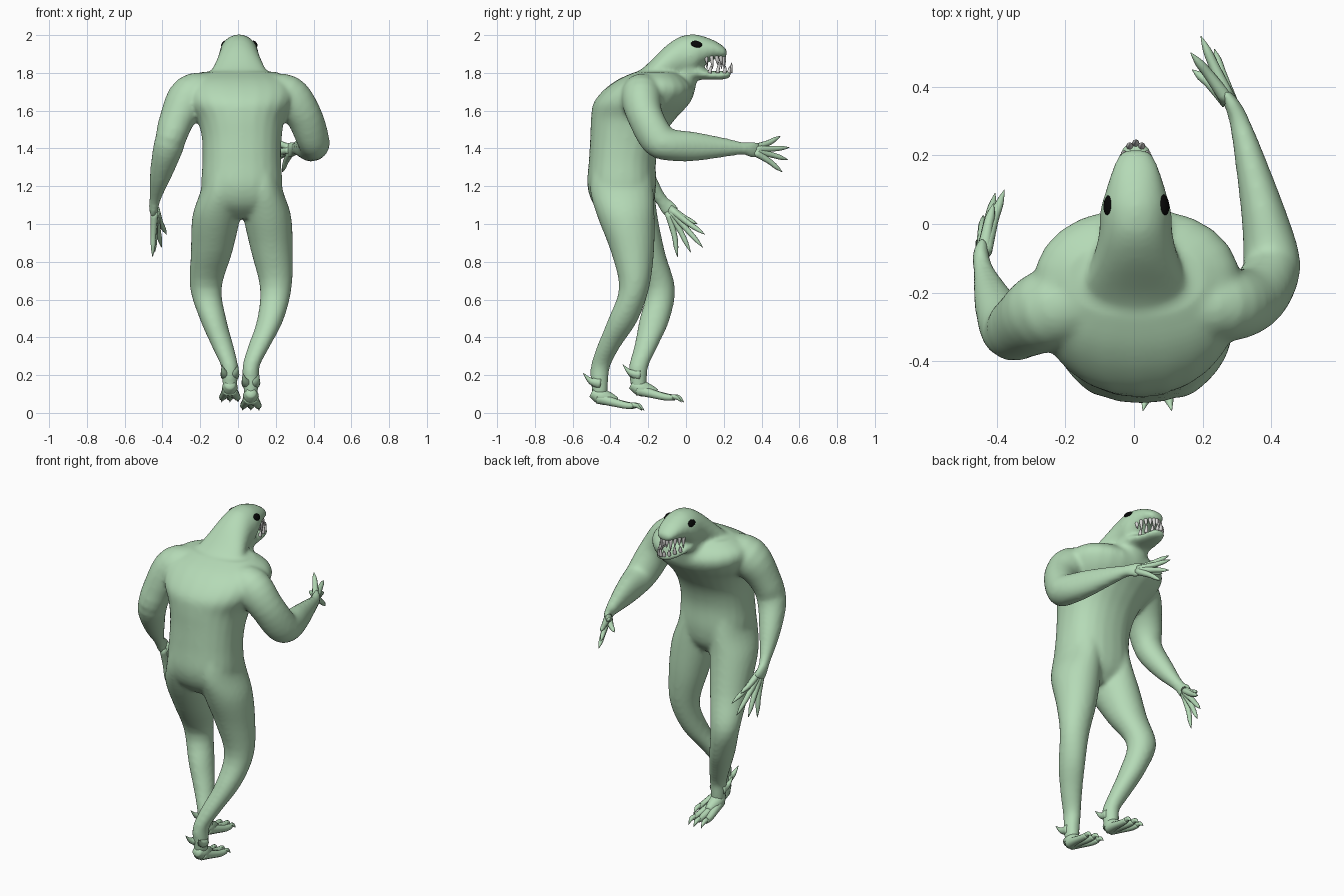
import bpy, bmesh, math
from mathutils import Vector, Matrix

def material(name, rgb):
    m = bpy.data.materials.new(name)
    m.diffuse_color = (*rgb, 1)
    return m

SKIN = material("pale green skin", (0.46, 0.70, 0.47))
BLACK = material("black eye", (0.002, 0.002, 0.002))
TOOTH = material("grey white teeth", (0.68, 0.68, 0.66))

def spline(rings, steps):
    """Catmull-Rom through tuples of any length."""
    p = [rings[0]] + list(rings) + [rings[-1]]
    out = []
    for i in range(1, len(p) - 2):
        for s in range(steps):
            t = s / steps
            out.append([0.5 * (2*b + (c-a)*t + (2*a-5*b+4*c-d)*t*t + (3*b-a-3*c+d)*t**3)
                        for a, b, c, d in zip(p[i-1], p[i], p[i+1], p[i+2])])
    return out + [list(rings[-1])]

def loft(bm, rings, axis=None, sides=24, steps=4, power=1.0):
    """Elliptic rings (x, y, z, ra, rb); axis 'z'/'y' fixes their plane, else follow the path."""
    rings = spline(rings, steps)
    pts = [Vector(r[:3]) for r in rings]
    bend = lambda c: math.copysign(abs(c) ** power, c)
    loops = []
    for i, r in enumerate(rings):
        if axis == 'z':
            u, v = Vector((1, 0, 0)), Vector((0, 1, 0))
        elif axis == 'y':
            u, v = Vector((1, 0, 0)), Vector((0, 0, 1))
        else:
            t = (pts[min(i+1, len(pts)-1)] - pts[max(i-1, 0)]).normalized()
            u = t.cross(Vector((0, 0, 1))).normalized()
            v = u.cross(t)
        ra, rb = max(r[3], 0.001), max(r[4], 0.001)
        loops.append([bm.verts.new(pts[i] + u*ra*bend(math.cos(a)) + v*rb*bend(math.sin(a)))
                      for a in (2*math.pi*k/sides for k in range(sides))])
    faces = [bm.faces.new(loops[0]), bm.faces.new(loops[-1][::-1])]
    for A, B in zip(loops, loops[1:]):
        faces += [bm.faces.new((A[k], B[k], B[(k+1) % sides], A[(k+1) % sides])) for k in range(sides)]
    bmesh.ops.recalc_face_normals(bm, faces=faces)

def finish(bm, name, mat):
    me = bpy.data.meshes.new(name)
    bm.to_mesh(me)
    bm.free()
    me.materials.append(mat)
    for p in me.polygons:
        p.use_smooth = True
    ob = bpy.data.objects.new(name, me)
    bpy.context.collection.objects.link(ob)
    return ob

def tapered(bm, pts, radii, sides=10):
    loft(bm, [(*p, r, r) for p, r in zip(pts, radii)], None, sides, 3)

# ---- body: torso, head, jaw, limbs fused into one skin
bm = bmesh.new()
# torso
loft(bm, [(.02, -.32, 1.03, .10, .09), (.02, -.332, 1.10, .20, .155), (.02, -.34, 1.20, .215, .182),
          (.02, -.336, 1.34, .208, .178), (.02, -.315, 1.46, .212, .192), (.015, -.278, 1.56, .235, .225),
          (.012, -.235, 1.64, .285, .255), (.01, -.195, 1.71, .305, .24),
          (.005, -.175, 1.765, .28, .185), (.005, -.16, 1.805, .20, .11)], 'z', power=.88)
# skull and neck
loft(bm, [(.005, -.30, 1.70, .16, .08), (.005, -.22, 1.74, .175, .093), (.005, -.11, 1.82, .13, .12),
          (.005, -.03, 1.875, .108, .118), (.005, .04, 1.895, .104, .109), (.005, .09, 1.915, .09, .08),
          (.005, .15, 1.922, .072, .05), (.005, .195, 1.91, .054, .034), (.005, .217, 1.905, .032, .018)], 'y')
# lower jaw
loft(bm, [(.005, -.02, 1.80, .09, .06), (.005, .06, 1.80, .085, .038), (.005, .13, 1.787, .07, .024),
          (.005, .20, 1.788, .052, .023), (.005, .238, 1.795, .032, .018)], 'y')
# throat
loft(bm, [(.005, -.10, 1.60, .12, .07), (.005, -.045, 1.70, .12, .09), (.005, -.02, 1.82, .09, .08)], 'z')
# right leg (set back) and left leg (set forward)
loft(bm, [(.12, -.34, 1.32, .09, .15), (.13, -.34, 1.18, .107, .168), (.155, -.318, 1.04, .127, .152),
          (.18, -.283, .85, .11, .114), (.20, -.275, .66, .084, .08), (.17, -.335, .49, .07, .08),
          (.11, -.41, .35, .058, .062), (.07, -.452, .25, .046, .052), (.068, -.458, .17, .043, .047),
          (.068, -.455, .09, .036, .04)], 'z')
loft(bm, [(-.08, -.34, 1.32, .09, .15), (-.09, -.335, 1.18, .107, .168), (-.115, -.302, 1.04, .127, .152),
          (-.14, -.225, .85, .11, .114), (-.17, -.138, .66, .084, .08), (-.13, -.168, .49, .07, .08),
          (-.08, -.213, .35, .058, .062), (-.045, -.25, .25, .046, .052), (-.043, -.253, .19, .043, .047),
          (-.043, -.25, .12, .036, .04)], 'z')
# right arm (bent forward) and left arm (hanging)
loft(bm, [(.15, -.22, 1.69, .11, .10), (.26, -.235, 1.675, .11, .115), (.345, -.22, 1.58, .095, .098),
          (.395, -.155, 1.455, .085, .095), (.40, -.09, 1.42, .082, .085), (.375, .04, 1.41, .064, .078),
          (.335, .20, 1.405, .043, .052), (.307, .30, 1.40, .030, .034), (.288, .345, 1.395, .024, .044),
          (.265, .385, 1.39, .016, .044)])
loft(bm, [(-.14, -.22, 1.70, .11, .10), (-.25, -.25, 1.675, .12, .115), (-.325, -.295, 1.55, .098, .09),
          (-.365, -.31, 1.42, .083, .08), (-.407, -.23, 1.27, .06, .06), (-.438, -.14, 1.14, .032, .034),
          (-.447, -.095, 1.085, .025, .044), (-.443, -.065, 1.05, .017, .042)])
body = finish(bm, "body", SKIN)
rm = body.modifiers.new("fuse", 'REMESH')
rm.mode = 'VOXEL'
rm.voxel_size = 0.011
rm.use_smooth_shade = True
sm = body.modifiers.new("soften", 'SMOOTH')
sm.factor = 0.5
sm.iterations = 12

# ---- fingers: base inside the palm, knuckle, claw tip
def hand(name, wrist, palm_end, tips):
    bm = bmesh.new()
    w, e = Vector(wrist), Vector(palm_end)
    for tip in tips:
        tip = Vector(tip)
        base = e.lerp(w, .4) + (tip - e) * .10
        mid = base.lerp(tip, .45) + (e - w) * .15
        tapered(bm, [base, mid, mid.lerp(tip, .55), tip], [.021, .015, .012, .001])
    finish(bm, name, SKIN)

hand("right_fingers", (.307, .30, 1.40), (.268, .38, 1.39),
     [(.165, .50, 1.465), (.195, .548, 1.405), (.20, .54, 1.34), (.235, .51, 1.275), (.17, .45, 1.37)])
hand("left_fingers", (-.438, -.14, 1.14), (-.444, -.07, 1.055),
     [(-.378, .10, .945), (-.405, .09, .875), (-.44, .025, .85), (-.452, -.045, .825), (-.41, .06, 1.0)])

# ---- feet: three clawed toes and two heel spurs each
def foot(name, x, y, z):
    bm = bmesh.new()
    # heel pad under the ankle
    tapered(bm, [(x, y - .045, z + .035), (x, y, z + .015), (x, y + .05, z), (x, y + .09, z - .012)],
            [.025, .042, .034, .02], 16)
    for s in (-1, 0, 1):
        reach = .012 * (1 - abs(s))
        tapered(bm, [(x + s*.008, y - .01, z + .005), (x + s*.024, y + .06, z - .015),
                     (x + s*.038, y + .135 + reach, z - .034), (x + s*.04, y + .175 + reach, z - .036)],
                [.032, .024, .019, .016])
        # curved claw
        tapered(bm, [(x + s*.04, y + .165 + reach, z - .034), (x + s*.042, y + .195 + reach, z - .036),
                     (x + s*.043, y + .222 + reach, z - .062)], [.015, .012, .001])
    for s in (-1, 1):
        tapered(bm, [(x + s*.018, y - .005, z + .085), (x + s*.032, y - .05, z + .095),
                     (x + s*.042, y - .09, z + .138)], [.034, .017, .001])
    finish(bm, name, SKIN)

foot("right_foot", .068, -.455, .074)
foot("left_foot", -.043, -.245, .118)

# ---- eyes
for side, name in ((-1, "left_eye"), (1, "right_eye")):
    bm = bmesh.new()
    bmesh.ops.create_uvsphere(bm, u_segments=20, v_segments=12, radius=1)
    bm.transform(Matrix.Translation((.007 + side*.081, .056, 1.952))
                 @ Matrix.Rotation(side * math.radians(12), 4, 'Z')
                 @ Matrix.Rotation(side * math.radians(-32), 4, 'Y')
                 @ Matrix.Rotation(math.radians(-12), 4, 'X')
                 @ Matrix.Diagonal((.012, .031, .020, 1)))
    finish(bm, name, BLACK)

# ---- teeth along a horseshoe on each jaw
def teeth(name, y0, length, half, z, drop, count):
    bm = bmesh.new()
    for i in range(count):
        a = math.pi * i / (count - 1)
        x = .005 + half * math.cos(a) * (1.25 - .25 * math.sin(a))
        y = y0 + length * math.sin(a)
        d = drop * (1.25 if i % 3 == 1 else .85)
        tapered(bm, [(x, y, z), (x*1.03, y + .004, z + d*.5), (x*1.03, y + .007, z + d)],
                [.011, .008, .001], 8)
    finish(bm, name, TOOTH)

teeth("upper_teeth", .105, .095, .050, 1.888, -.055, 11)
teeth("lower_teeth", .125, .110, .044, 1.80, .045, 9)
